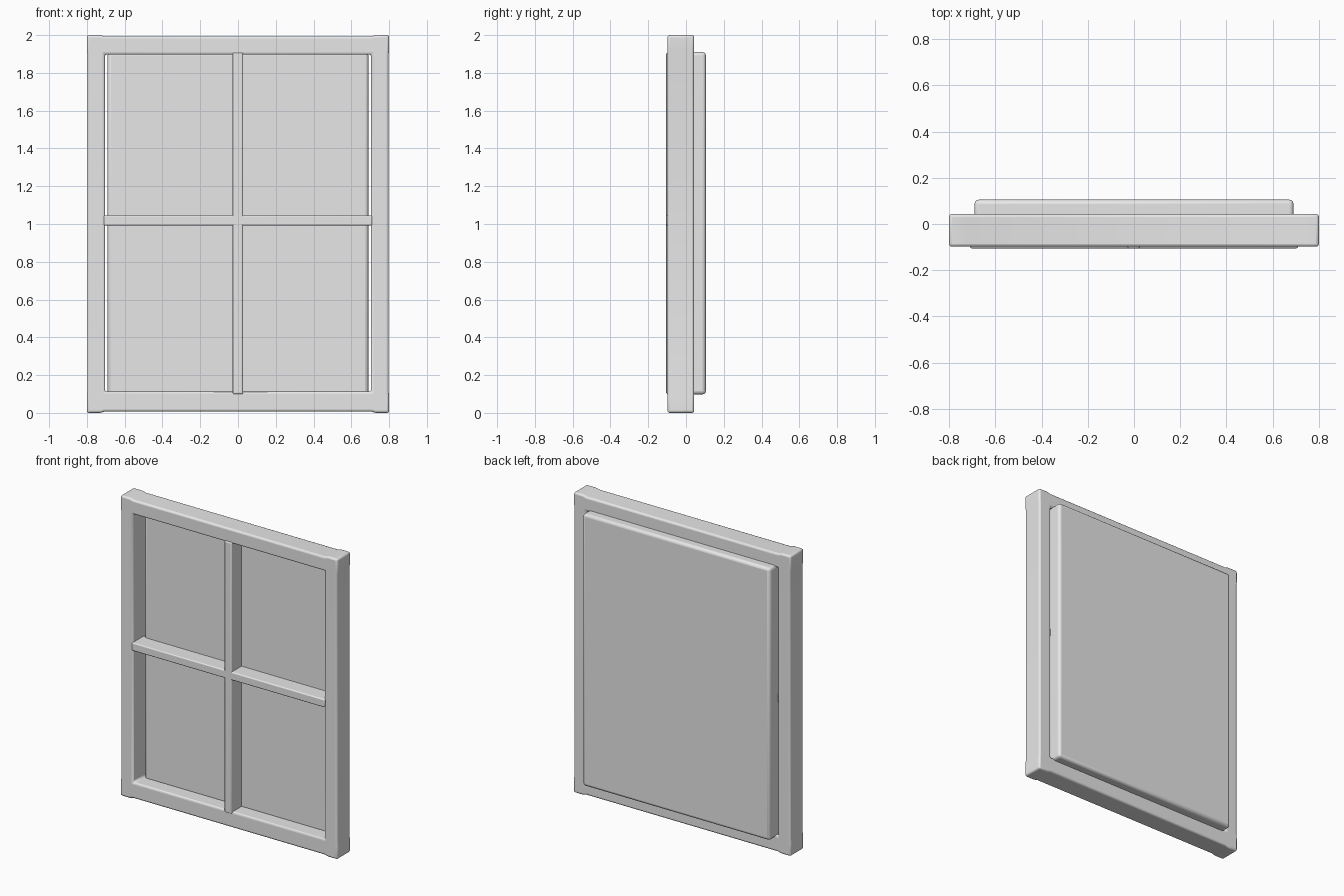
import bpy, bmesh

if "Cube" in bpy.data.objects:
    bpy.data.objects.remove(bpy.data.objects["Cube"])

grey = bpy.data.materials.new("plain_grey")
grey.diffuse_color = (0.8, 0.8, 0.8, 1)
grey.use_nodes = True
grey.node_tree.nodes["Principled BSDF"].inputs["Base Color"].default_value = grey.diffuse_color


def finish(name, bm, bevel, segments=3):
    """Turn a bmesh into a bevelled, smooth-shaded object."""
    bmesh.ops.recalc_face_normals(bm, faces=bm.faces)
    mesh = bpy.data.meshes.new(name)
    bm.to_mesh(mesh)
    bm.free()
    mesh.materials.append(grey)
    obj = bpy.data.objects.new(name, mesh)
    bpy.context.collection.objects.link(obj)
    mod = obj.modifiers.new("rounded_edges", 'BEVEL')
    mod.width = bevel
    mod.segments = segments
    mod.limit_method = 'ANGLE'
    mod.angle_limit = 0.6
    bpy.ops.object.select_all(action='DESELECT')
    obj.select_set(True)
    bpy.context.view_layer.objects.active = obj
    bpy.ops.object.shade_smooth_by_angle()
    return obj


def box(name, x, y, z, bevel):
    """Bevelled box from (min, max) ranges."""
    bm = bmesh.new()
    bmesh.ops.create_cube(bm, size=1)
    for v in bm.verts:
        v.co = [r[0] if c < 0 else r[1] for c, r in zip(v.co, (x, y, z))]
    return finish(name, bm, bevel)


# Outer frame: a grid with an open centre, slightly slimmer between the corners
xs = [-0.80, -0.73, -0.705, 0.705, 0.73, 0.80]
zs = [0.0, 0.09, 0.112, 1.898, 1.92, 2.0]
bm = bmesh.new()
grid = []
for i, x in enumerate(xs):
    column = []
    for j, z in enumerate(zs):
        px, pz = x, z
        if j in (0, 5) and i in (2, 3):
            pz += 0.007 if j == 0 else -0.007
        if i in (0, 5) and j in (2, 3):
            px += 0.003 if i == 0 else -0.003
        column.append(bm.verts.new((px, -0.098, pz)))
    grid.append(column)
for i in range(5):
    for j in range(5):
        if (i, j) != (2, 2):
            bm.faces.new((grid[i][j], grid[i + 1][j],
                          grid[i + 1][j + 1], grid[i][j + 1]))
extruded = bmesh.ops.extrude_face_region(bm, geom=bm.faces[:], use_keep_orig=True)
for v in extruded["geom"]:
    if isinstance(v, bmesh.types.BMVert):
        v.co.y = 0.043
finish("window_frame", bm, 0.012)

# Back panel set into the opening and standing out behind the frame
box("back_panel", (-0.69, 0.69), (0.0, 0.105), (0.098, 1.91), 0.018)

# Crossing glazing bars, slightly proud of the frame
box("vertical_bar", (-0.028, 0.026), (-0.105, 0.02), (0.10, 1.906), 0.007)
box("horizontal_bar", (-0.71, 0.71), (-0.105, 0.02), (0.992, 1.046), 0.007)
